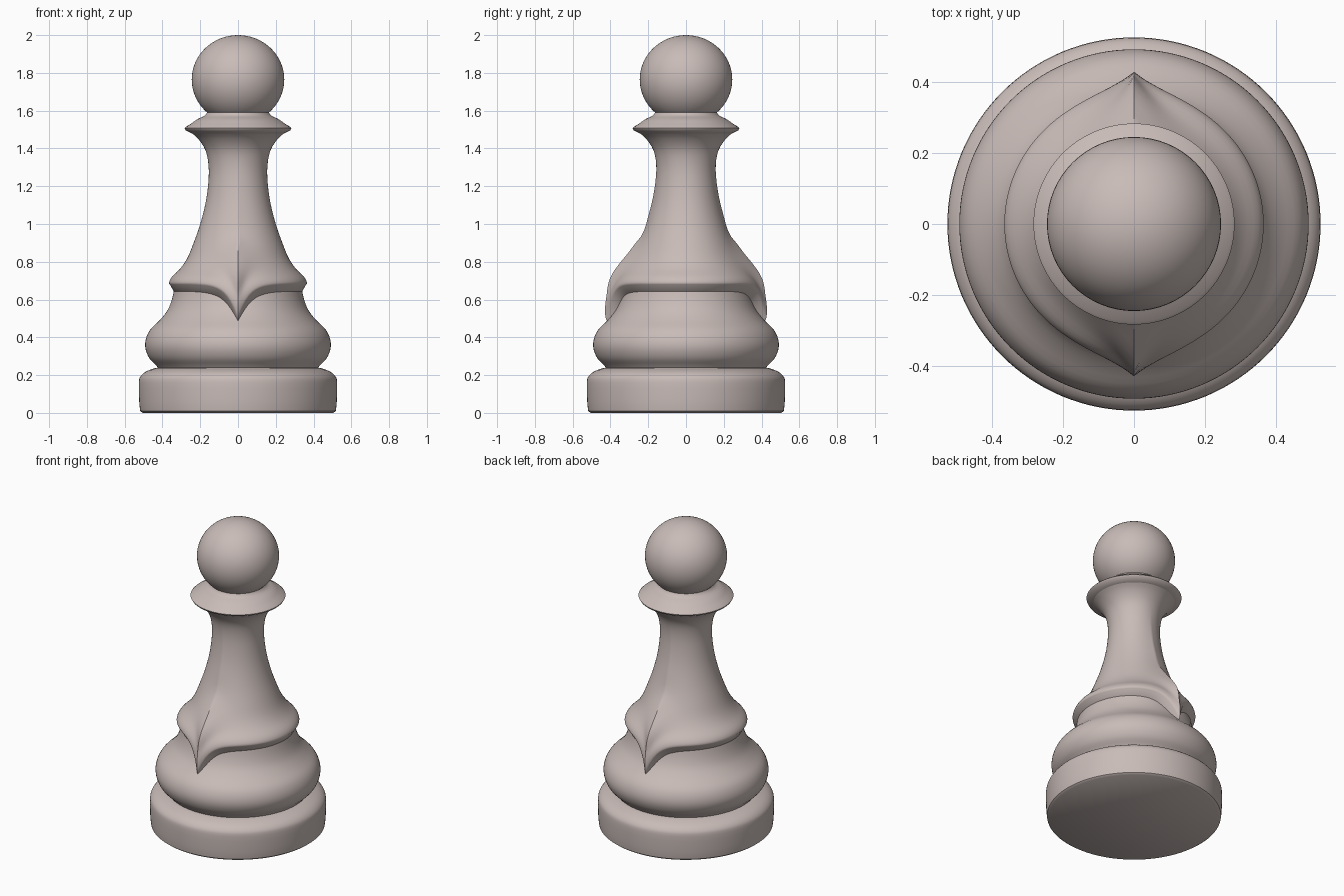
import bpy, bmesh, math
from mathutils import Vector

if "Cube" in bpy.data.objects:
    bpy.data.objects.remove(bpy.data.objects["Cube"], do_unlink=True)

SEGMENTS = 128

clay = bpy.data.materials.new("warm_grey_clay")
clay.use_nodes = True
colour = (0.58, 0.50, 0.475, 1)
clay.diffuse_color = colour
clay.node_tree.nodes["Principled BSDF"].inputs["Base Color"].default_value = colour


def smooth_path(points, steps=3):
    """Catmull-Rom curve through the points of a profile."""
    pts = [Vector(p) for p in points]
    path = []
    for i in range(len(pts) - 1):
        a, b, c, d = pts[max(i - 1, 0)], pts[i], pts[i + 1], pts[min(i + 2, len(pts) - 1)]
        for k in range(steps):
            t = k / steps
            path.append(b + 0.5 * t * (c - a + t * (2 * a - 5 * b + 4 * c - d
                                                   + t * (3 * (b - c) + d - a))))
    return path + [pts[-1]]


def finish(obj, angle=40):
    obj.data.materials.append(clay)
    bpy.ops.object.select_all(action='DESELECT')
    bpy.context.view_layer.objects.active = obj
    obj.select_set(True)
    bpy.ops.object.shade_smooth_by_angle(angle=math.radians(angle))


def lathe(name, path, shape=None):
    """Turn a bottom-to-top profile; shape may alter radius and height by angle."""
    bm = bmesh.new()
    rings = []
    for p in path:
        ring = []
        for s in range(SEGMENTS):
            a = math.tau * s / SEGMENTS
            r, z = shape(p[0], p[1], a) if shape else p
            ring.append(bm.verts.new((r * math.cos(a), r * math.sin(a), z)))
        rings.append(ring)
    for low, high in zip(rings, rings[1:]):
        for s in range(SEGMENTS):
            t = (s + 1) % SEGMENTS
            bm.faces.new((low[s], low[t], high[t], high[s]))
    bm.faces.new(rings[0][::-1])
    bm.faces.new(rings[-1])
    mesh = bpy.data.meshes.new(name)
    bm.to_mesh(mesh)
    bm.free()
    obj = bpy.data.objects.new(name, mesh)
    bpy.context.collection.objects.link(obj)
    finish(obj)


# Foot disc
lathe("foot", [(0.505, 0)] + smooth_path([(0.518, 0.01), (0.523, 0.06), (0.525, 0.16),
      (0.515, 0.195), (0.485, 0.22), (0.44, 0.237)]) + [(0.42, 0.24)])

# Rounded bulge over the foot
lathe("bulge", smooth_path([(0.42, 0.235), (0.437, 0.255), (0.47, 0.29), (0.49, 0.34),
      (0.488, 0.39), (0.465, 0.44), (0.415, 0.49), (0.375, 0.54), (0.35, 0.60), (0.335, 0.67)]))


# Draped stem: the hem dips to a point at front and back, with a ridge above it
def drape(r, h, a):
    off = math.acos(min(1, abs(math.sin(a))))
    cusp = math.exp(-off / 0.14)
    dip = max(0, min(1, 1 - (h - 0.68) / 0.22))
    ridge = 0.1 * math.exp(-((h - 0.80) / 0.085) ** 2) + 0.045 * dip
    ridge += 0.012 * max(0, 1 - abs(h - 1.05) / 0.3)
    wide = math.exp(-off / 0.2)
    return r + ridge * wide, h - 0.19 * cusp * dip


hem = [(0.30, 0.62), (0.335, 0.635)]
stem = smooth_path([(0.358, 0.675), (0.365, 0.69), (0.35, 0.72), (0.305, 0.765),
                    (0.268, 0.82), (0.235, 0.90), (0.20, 1.0), (0.172, 1.11),
                    (0.157, 1.22), (0.156, 1.31), (0.172, 1.39), (0.21, 1.45),
                    (0.25, 1.485)])
lathe("draped_stem", hem + stem, drape)

# Collar with a thin rim
lathe("collar", [(0.235, 1.475), (0.278, 1.497), (0.283, 1.507), (0.275, 1.515)]
      + smooth_path([(0.25, 1.53), (0.215, 1.555), (0.175, 1.575), (0.16, 1.60)]))

# Ball head
bpy.ops.mesh.primitive_uv_sphere_add(segments=64, ring_count=32, radius=0.245,
                                     location=(0, 0, 1.765))
head = bpy.context.object
head.name = "head"
head.scale.z = 0.235 / 0.245
finish(head)
